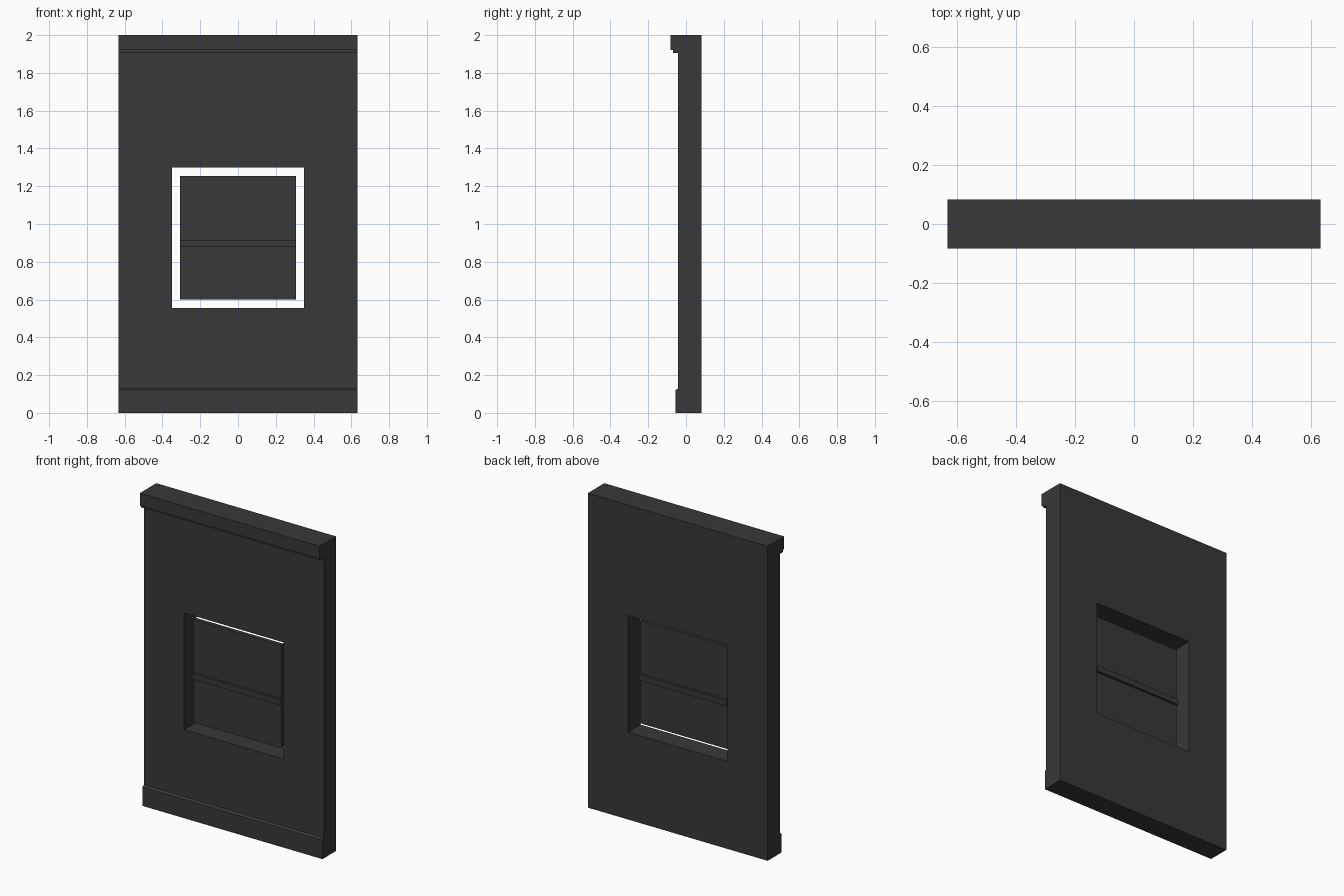
import bpy
import bmesh
from mathutils import Vector

cube = bpy.data.objects.get("Cube")
if cube:
    bpy.data.objects.remove(cube, do_unlink=True)

# Single dark grey finish
mat = bpy.data.materials.new("charcoal")
mat.use_nodes = True
colour = (0.04, 0.04, 0.04, 1)
mat.diffuse_color = colour
mat.node_tree.nodes["Principled BSDF"].inputs["Base Color"].default_value = colour


def extrude_x(name, profile, half_width):
    """Sweep a closed (y, z) profile along x, centred on x = 0."""
    bm = bmesh.new()
    face = bm.faces.new([bm.verts.new((-half_width, y, z)) for y, z in profile])
    moved = bmesh.ops.extrude_face_region(bm, geom=[face])["geom"]
    verts = [v for v in moved if isinstance(v, bmesh.types.BMVert)]
    bmesh.ops.translate(bm, verts=verts, vec=Vector((2 * half_width, 0, 0)))
    bmesh.ops.recalc_face_normals(bm, faces=bm.faces)
    mesh = bpy.data.meshes.new(name)
    bm.to_mesh(mesh)
    bm.free()
    mesh.materials.append(mat)
    obj = bpy.data.objects.new(name, mesh)
    bpy.context.collection.objects.link(obj)
    return obj


def box(name, half_width, y0, y1, z0, z1):
    return extrude_x(name, [(y0, z0), (y1, z0), (y1, z1), (y0, z1)], half_width)


# Wall panel with baseboard and stepped cornice in one profile
back, front = 0.083, -0.042
wall = extrude_x("wall_panel", [
    (back, 0), (back, 2), (-0.083, 2), (-0.083, 1.92), (-0.07, 1.92),
    (-0.07, 1.905), (front, 1.905), (front, 0.13), (-0.055, 0.12), (-0.055, 0),
], 0.633)

# Window opening
cutter = box("window_cutter", 0.35, -0.3, 0.3, 0.556, 1.298)
cutter.hide_render = True
cutter.hide_viewport = True
cut = wall.modifiers.new("window_opening", "BOOLEAN")
cut.operation = "DIFFERENCE"
cut.solver = "EXACT"
cut.object = cutter

# Apply the opening, then discard the cutter
bpy.context.view_layer.objects.active = wall
wall.select_set(True)
bpy.ops.object.modifier_apply(modifier=cut.name)
bpy.data.objects.remove(cutter, do_unlink=True)

# Window pane standing free in the opening, with a crossbar on both sides
box("window_pane", 0.308, -0.005, 0.02, 0.599, 1.254)
box("window_crossbar", 0.308, -0.02, 0.035, 0.879, 0.916)
